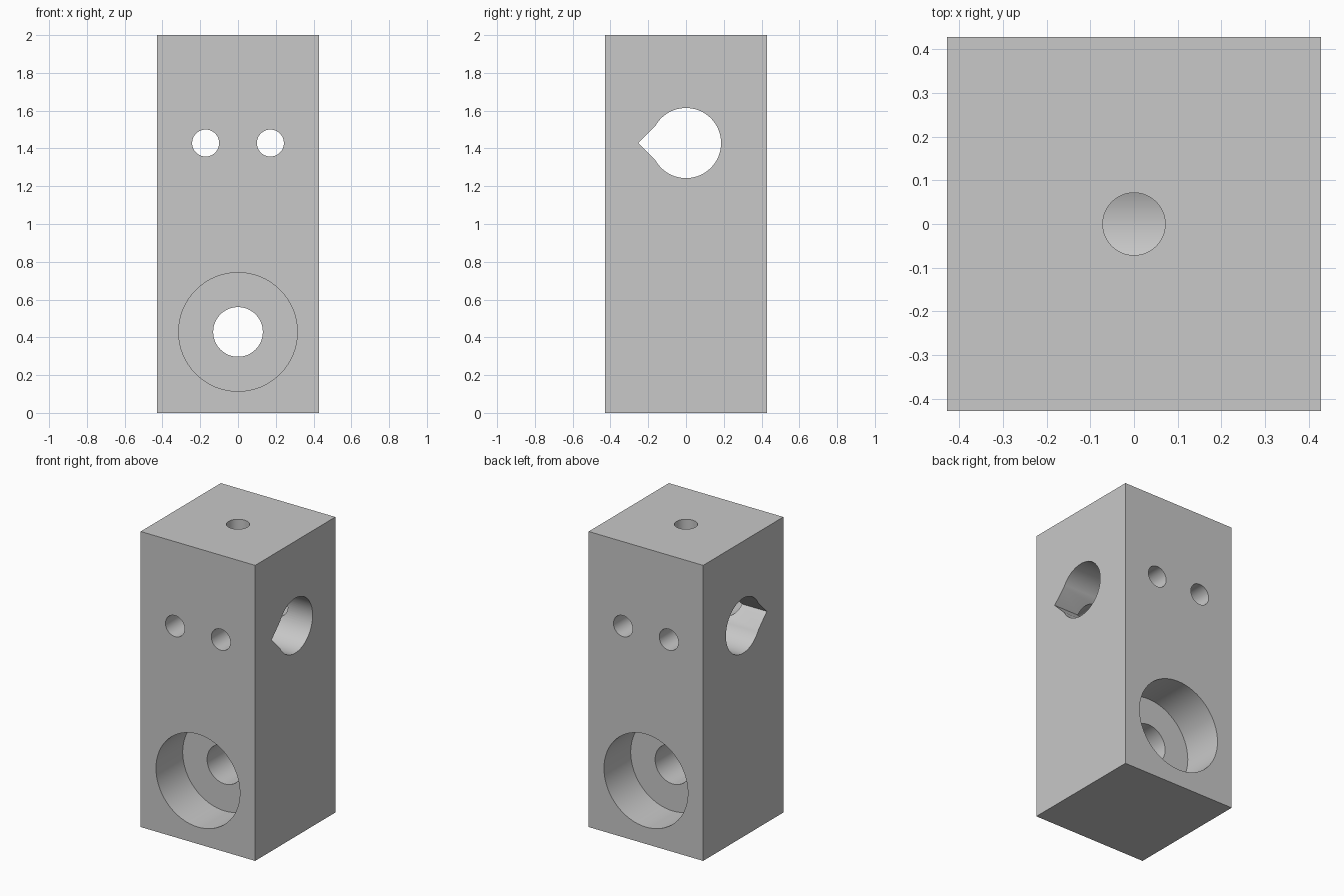
import bpy, bmesh, math
from mathutils import Matrix, Vector

MM = 1 / 35            # the block measures 30 x 30 x 70 drawing units
SIDE, HEIGHT = 30 * MM, 70 * MM
BORE_Z, SEAT_Z = 50 * MM, 15 * MM
OVER = 2 * MM          # how far cutters poke out of the block

old = bpy.data.objects.get("Cube")
if old:
    bpy.data.objects.remove(old, do_unlink=True)

grey = bpy.data.materials.new("plain grey")
grey.use_nodes = True
colour = (0.58, 0.58, 0.58, 1)
grey.diffuse_color = colour
grey.node_tree.nodes["Principled BSDF"].inputs["Base Color"].default_value = colour


def make_object(name, bm):
    bmesh.ops.recalc_face_normals(bm, faces=bm.faces)
    mesh = bpy.data.meshes.new(name)
    bm.to_mesh(mesh)
    bm.free()
    mesh.materials.append(grey)
    obj = bpy.data.objects.new(name, mesh)
    bpy.context.collection.objects.link(obj)
    return obj


def arc(radius, start=0, end=360, steps=64):
    span = math.radians(end - start)
    return [(radius * math.cos(math.radians(start) + span * i / steps),
             radius * math.sin(math.radians(start) + span * i / steps))
            for i in range(steps)]


def prism(name, profile, origin, u, v, length):
    """Extrude a closed profile, drawn along u and v, along u x v."""
    u, v, origin = Vector(u), Vector(v), Vector(origin)
    bm = bmesh.new()
    face = bm.faces.new([bm.verts.new(origin + u * a + v * b) for a, b in profile])
    out = bmesh.ops.extrude_face_region(bm, geom=[face])
    moved = [g for g in out["geom"] if isinstance(g, bmesh.types.BMVert)]
    bmesh.ops.translate(bm, verts=moved, vec=u.cross(v) * length)
    return make_object(name, bm)


X, Y, Z = (1, 0, 0), (0, 1, 0), (0, 0, 1)
HALF = SIDE / 2
THROUGH = SIDE + 2 * OVER

# Main block
bm = bmesh.new()
bmesh.ops.create_cube(bm, size=1, matrix=Matrix.Translation((0, 0, HEIGHT / 2))
                      @ Matrix.Diagonal((SIDE, SIDE, HEIGHT, 1)))
block = make_object("drilled_block", bm)

# Sideways bore with a pointed notch toward the front
drop = arc(6.5 * MM, -151, 151) + [(6.5 * MM * math.cos(math.radians(151)),
                                    6.5 * MM * math.sin(math.radians(151))),
                                   (-8.84 * MM, 0)]
cutters = [prism("notched_bore", drop, (-HALF - OVER, 0, BORE_Z), Y, Z, THROUGH)]

# Pair of small holes, front to back
for side, label in ((1, "left"), (-1, "right")):
    cutters.append(prism(label + "_pin_hole", arc(2.5 * MM),
                         (side * 6 * MM, -HALF - OVER, BORE_Z), Z, X, THROUGH))

# Bolt hole with a deep round seat in the front and back
cutters.append(prism("bolt_hole", arc(4.6 * MM), (0, -HALF - OVER, SEAT_Z), Z, X, THROUGH))
for label, y in (("front", -HALF - OVER), ("back", 5 * MM)):
    cutters.append(prism(label + "_bolt_seat", arc(11 * MM),
                         (0, y, SEAT_Z), Z, X, 10 * MM + OVER))

# Top hole, down into the bore
cutters.append(prism("top_hole", arc(2.5 * MM), (0, 0, BORE_Z), X, Y,
                     HEIGHT - BORE_Z + OVER))

# Cut the block
bpy.context.view_layer.objects.active = block
for cutter in cutters:
    cutter.hide_render = True
    mod = block.modifiers.new(cutter.name, 'BOOLEAN')
    mod.operation = 'DIFFERENCE'
    mod.solver = 'EXACT'
    mod.object = cutter
    bpy.ops.object.modifier_apply(modifier=mod.name)
    bpy.data.objects.remove(cutter, do_unlink=True)

# Smooth hole walls, sharp edges
for obj in bpy.context.selected_objects:
    obj.select_set(False)
block.select_set(True)
bpy.ops.object.shade_smooth_by_angle(angle=math.radians(25))
